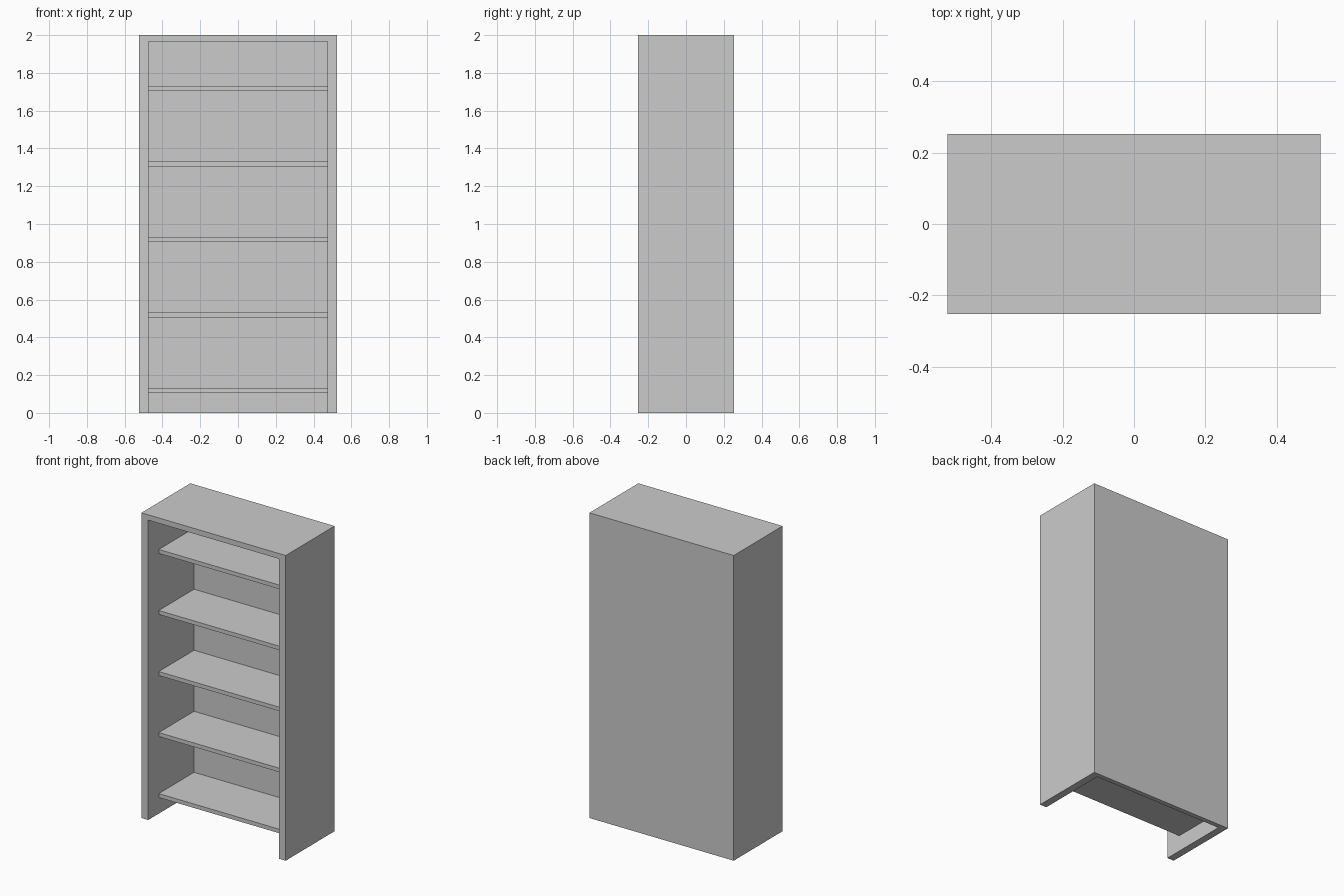
import bpy

# Remove the default object
cube = bpy.data.objects.get("Cube")
if cube:
    bpy.data.objects.remove(cube, do_unlink=True)

# Overall sizes
HALF_W, HALF_D, HEIGHT = 0.523, 0.253, 2.0
INNER_W, INNER_BACK, INNER_TOP = 0.474, 0.222, 1.965
SHELF_FRONT, SHELF_THICK = -0.143, 0.026

# Single light grey finish
grey = bpy.data.materials.new("light_grey")
grey.use_nodes = True
colour = (0.6, 0.6, 0.6, 1.0)
grey.diffuse_color = colour
bsdf = next(n for n in grey.node_tree.nodes if n.type == 'BSDF_PRINCIPLED')
bsdf.inputs["Base Color"].default_value = colour


def box(name, x, y, z):
    """Flat-shaded box between (min, max) pairs on each axis."""
    bpy.ops.mesh.primitive_cube_add(size=1, location=[sum(r) / 2 for r in (x, y, z)])
    ob = bpy.context.object
    ob.name = ob.data.name = name
    ob.scale = [r[1] - r[0] for r in (x, y, z)]
    bpy.ops.object.transform_apply(location=False, rotation=False, scale=True)
    ob.data.materials.append(grey)
    return ob


# Carcass: sides, top and back in one piece, open at the front and bottom
carcass = box("bookcase_carcass", (-HALF_W, HALF_W), (-HALF_D, HALF_D), (0, HEIGHT))
cutter = box("cavity_cutter", (-INNER_W, INNER_W), (-HALF_D - 0.2, INNER_BACK), (-0.2, INNER_TOP))
cutter.hide_render = True
cut = carcass.modifiers.new("cavity", 'BOOLEAN')
cut.operation = 'DIFFERENCE'
cut.solver = 'EXACT'
cut.object = cutter
bpy.context.view_layer.objects.active = carcass
bpy.ops.object.modifier_apply(modifier=cut.name)
bpy.data.objects.remove(cutter, do_unlink=True)

# Five evenly spaced shelves, set back from the front edge
for i in range(5):
    z = 0.105 + 0.4 * i
    box(f"shelf_{i + 1}", (-INNER_W, INNER_W), (SHELF_FRONT, INNER_BACK), (z, z + SHELF_THICK))
